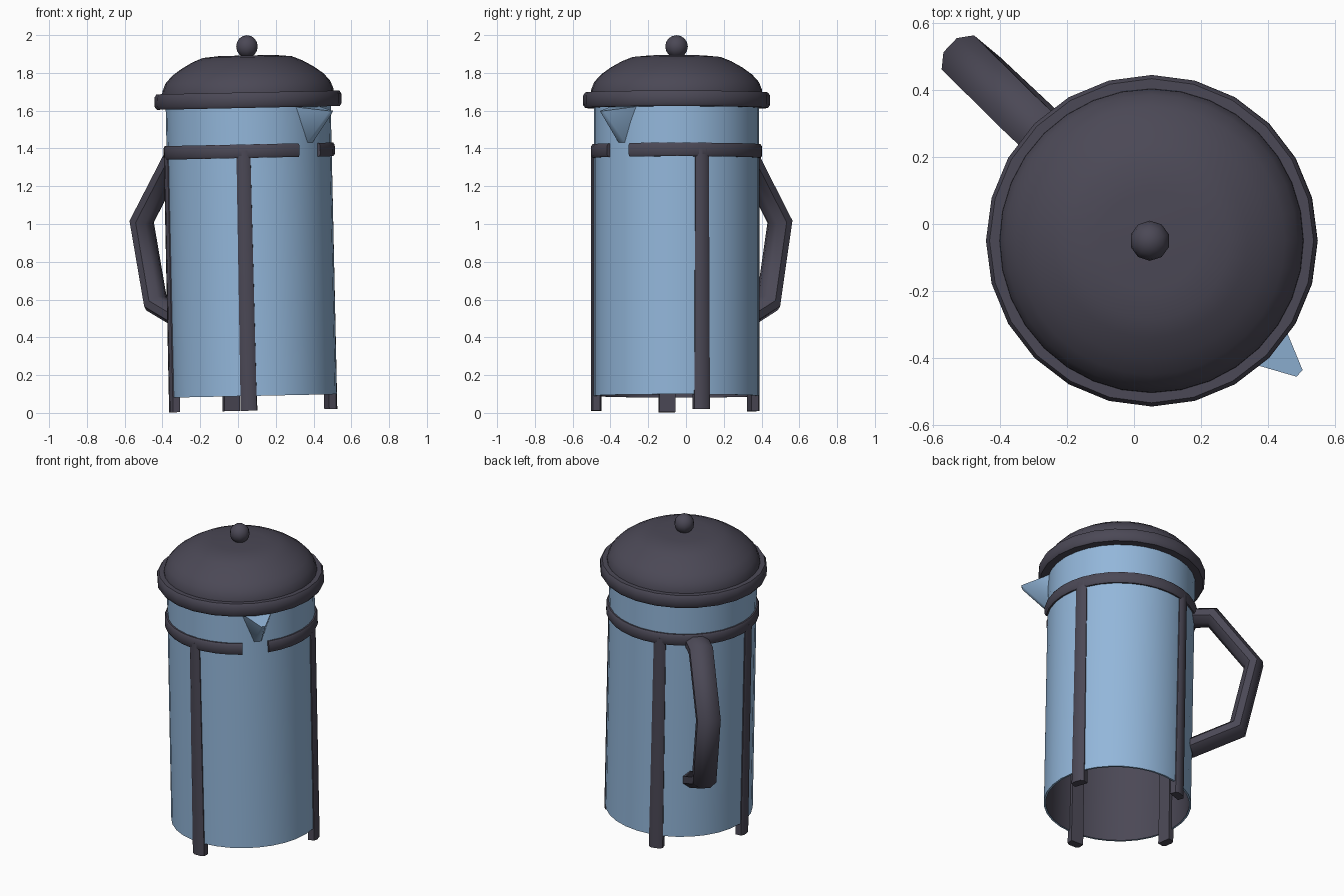
import bpy, bmesh, math
from mathutils import Matrix, Vector

if "Cube" in bpy.data.objects:
    bpy.data.objects.remove(bpy.data.objects["Cube"])

# The whole pot leans very slightly to the left
POSE = Matrix.Translation((0.088, -0.05, 0)) @ Matrix.Rotation(math.radians(-1.2), 4, 'Y')


def material(name, rgb):
    m = bpy.data.materials.new(name)
    m.diffuse_color = (*rgb, 1)
    m.use_nodes = True
    m.node_tree.nodes["Principled BSDF"].inputs["Base Color"].default_value = m.diffuse_color
    return m


BLUE = material("blue_glass", (0.29, 0.47, 0.70))
DARK = material("dark_plastic", (0.070, 0.065, 0.092))


def finish(name, bm, mat, angle=40, recalc=True):
    if recalc:
        bmesh.ops.recalc_face_normals(bm, faces=bm.faces)
    me = bpy.data.meshes.new(name)
    bm.to_mesh(me)
    bm.free()
    me.materials.append(mat)
    ob = bpy.data.objects.new(name, me)
    bpy.context.collection.objects.link(ob)
    ob.matrix_world = POSE
    bpy.ops.object.select_all(action='DESELECT')
    ob.select_set(True)
    bpy.context.view_layer.objects.active = ob
    bpy.ops.object.shade_smooth_by_angle(angle=math.radians(angle))
    return ob


def polar(r, deg, z):
    a = math.radians(deg)
    return Vector((r * math.cos(a), r * math.sin(a), z))


def skin(bm, sections, loop_around, loop_along, caps=False):
    """Bridge a list of equal-length point sections with quads."""
    rows = [[bm.verts.new(p) for p in s] for s in sections]
    n, m = len(rows), len(rows[0])
    for i in range(n if loop_along else n - 1):
        a, b = rows[i], rows[(i + 1) % n]
        for j in range(m if loop_around else m - 1):
            k = (j + 1) % m
            bm.faces.new((a[j], b[j], b[k], a[k]))
    if caps:
        bm.faces.new(rows[0])
        bm.faces.new(rows[-1])


def revolve(name, profile, mat, start=0, sweep=360, segs=32, closed=False, angle=40):
    full = sweep == 360
    count = segs if full else segs + 1
    secs = [[polar(r, start + sweep * i / segs, z) for r, z in profile] for i in range(count)]
    bm = bmesh.new()
    skin(bm, secs, closed, full, caps=closed and not full)
    bmesh.ops.remove_doubles(bm, verts=bm.verts, dist=1e-5)
    return finish(name, bm, mat, angle)


# Glass beaker (thin wall, open below) with its dark inner lining
revolve("glass_beaker", [(0.425, 0.09), (0.437, 0.09), (0.437, 1.64)], BLUE)
liner = revolve("inner_lining", [(0.425, 0.09), (0.425, 1.60), (0, 1.60)], DARK)
liner.data.flip_normals()

# Pouring spout: small beak under the lid
SPOUT = -42
bm = bmesh.new()
pts = [polar(0.43, SPOUT - 13, 1.615), polar(0.43, SPOUT + 13, 1.615),
       polar(0.592, SPOUT + 1.3, 1.59), polar(0.592, SPOUT - 1.3, 1.59),
       polar(0.43, SPOUT - 3, 1.42), polar(0.43, SPOUT + 3, 1.42),
       polar(0.585, SPOUT, 1.565)]
bmesh.ops.convex_hull(bm, input=[bm.verts.new(p) for p in pts])
finish("spout", bm, BLUE, 50)

# Frame band, broken at the spout
revolve("frame_band", [(0.425, 1.35), (0.446, 1.35), (0.454, 1.362), (0.454, 1.41),
                       (0.446, 1.422), (0.425, 1.422)], DARK,
        start=-34, sweep=340, segs=32, closed=True, angle=50)

# Four legs straddling the glass wall, slightly wider at the feet
for name, ang in (("front_leg", -94), ("right_leg", 18), ("back_leg", 107), ("left_leg", 187)):
    out = polar(1, ang, 0)
    side = polar(1, ang + 90, 0)
    secs = []
    for z, w in ((0.012, 0.043), (1.39, 0.037)):
        shape = ((0.402, -w), (0.440, -w), (0.453, -w * 0.55),
                 (0.453, w * 0.55), (0.440, w), (0.402, w))
        secs.append([out * r + side * s + Vector((0, 0, z)) for r, s in shape])
    bm = bmesh.new()
    skin(bm, secs, True, False, caps=True)
    finish(name, bm, DARK, 50)

# Angular handle: oval section mitred along a bent path (radius, height)
HANDLE = 136.5
path = [Vector(p) for p in ((0.42, 1.36), (0.545, 1.36), (0.795, 1.025), (0.705, 0.59), (0.42, 0.46))]
out, side, up = polar(1, HANDLE, 0), polar(1, HANDLE + 90, 0), Vector((0, 0, 1))
secs = []
for i, p in enumerate(path):
    d1 = (p - path[max(i - 1, 0)]).normalized()
    d2 = (path[min(i + 1, len(path) - 1)] - p).normalized()
    t = (d1 + d2).normalized()
    nrm = Vector((-t.y, t.x))
    h = 0.051 / max(t.dot(d2 if d2.length else d1), 0.5)
    sec = []
    for k in range(8):
        a = math.tau * (k + 0.5) / 8
        q = p + nrm * h * math.cos(a) * 1.06
        sec.append(out * q.x + up * q.y + side * 0.076 * math.sin(a))
    secs.append(sec)
bm = bmesh.new()
skin(bm, secs, True, False, caps=True)
finish("handle", bm, DARK, 50).data.update()

# Lid: rolled rim and soft dome
revolve("lid_rim", [(0.42, 1.615), (0.484, 1.615), (0.495, 1.63), (0.495, 1.68),
                    (0.484, 1.697), (0.42, 1.697)], DARK, segs=24, closed=True, angle=50)
revolve("lid_dome", [(0.455, 1.68), (0.453, 1.71), (0.436, 1.752), (0.40, 1.792), (0.35, 1.828),
                     (0.29, 1.862), (0.235, 1.884), (0.15, 1.892), (0, 1.893)], DARK, segs=32)

# Lid knob
bm = bmesh.new()
bmesh.ops.create_uvsphere(bm, u_segments=10, v_segments=8, radius=0.06,
                          matrix=Matrix.Translation((0, 0, 1.94)))
finish("lid_knob", bm, DARK, 60)
